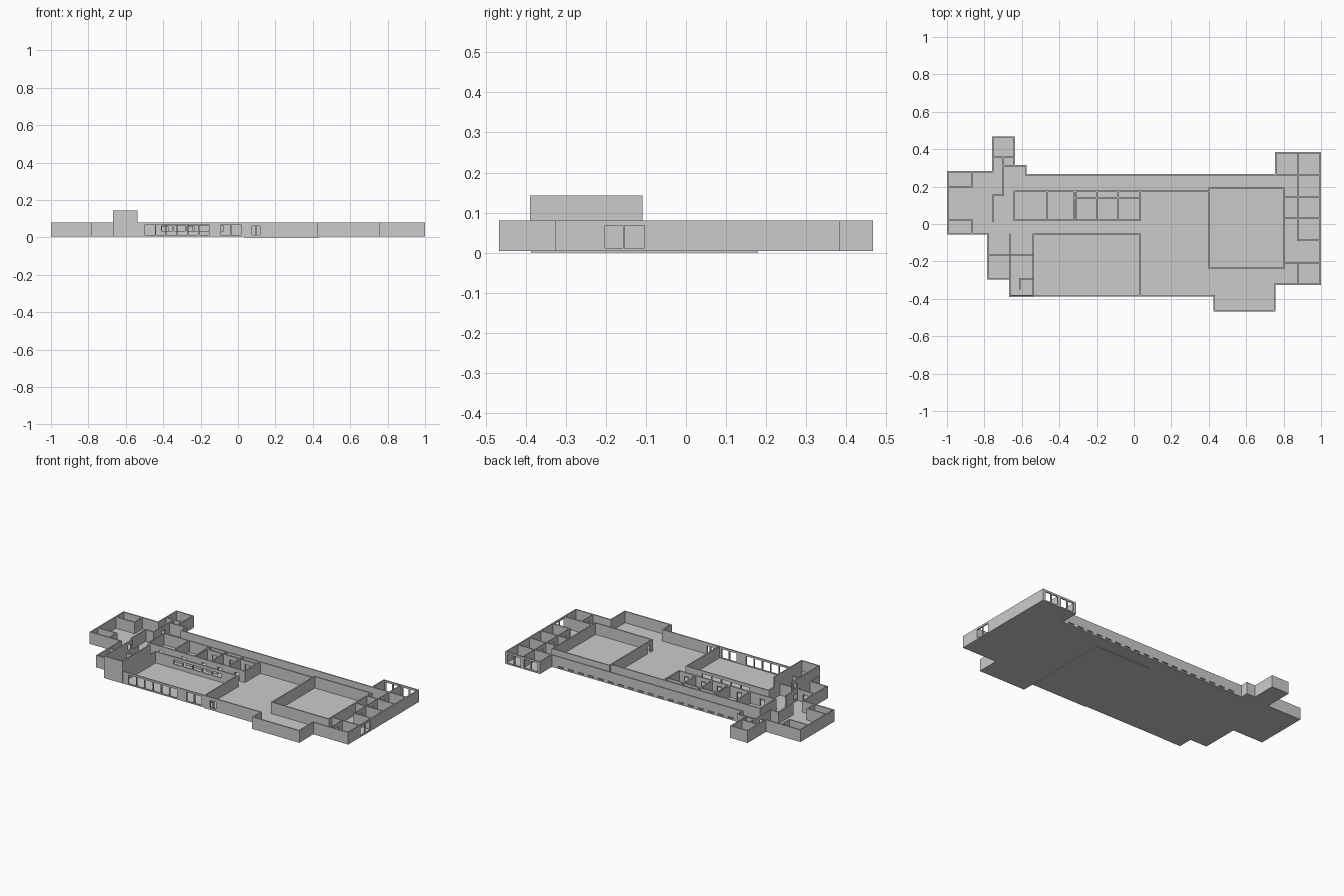
import bpy, bmesh
from mathutils import Matrix, Vector

if "Cube" in bpy.data.objects:
    bpy.data.objects.remove(bpy.data.objects["Cube"])

T = 0.008           # wall thickness
Z0, Z1 = 0.004, 0.08  # wall bottom and top
TALL = 0.143        # stair tower top


def finish(bm, name):
    me = bpy.data.meshes.new(name)
    bm.to_mesh(me)
    bm.free()
    ob = bpy.data.objects.new(name, me)
    bpy.context.collection.objects.link(ob)
    return ob


def box(bm, lo, hi):
    lo, hi = Vector(lo), Vector(hi)
    if min(hi - lo) < 1e-5:
        return
    m = Matrix.Translation((lo + hi) / 2) @ Matrix.Diagonal((*(hi - lo), 1))
    bmesh.ops.create_cube(bm, size=1, matrix=m)


def wall(bm, axis, at, a, b, holes=(), top=Z1, t=T):
    """Wall along axis at a fixed cross position; holes are (start, end, [(z0, z1), ...])."""
    def piece(s, e, z0, z1):
        if axis == 'x':
            box(bm, (s, at - t / 2, z0), (e, at + t / 2, z1))
        else:
            box(bm, (at - t / 2, s, z0), (at + t / 2, e, z1))
    s = a - t / 2
    for h0, h1, levels in sorted(holes, key=lambda h: h[0]):
        piece(s, h0, Z0, top)
        z = Z0
        for z0, z1 in levels:
            piece(h0, h1, z, z0)
            z = z1
        piece(h0, h1, z, top)
        s = h1
    piece(s, b + t / 2, Z0, top)


def row(start, pitch, width, n, z0, z1):
    return [(start + i * pitch, start + i * pitch + width, [(z0, z1)]) for i in range(n)]


def door(c, w=0.03):
    return (c - w / 2, c + w / 2, [(0.008, 0.055)])


# Building outline, clockwise from the left wing
outline = [(-.996, .28), (-.755, .28), (-.755, .463), (-.64, .463), (-.64, .311),
           (-.58, .311), (-.58, .262), (.757, .262), (.757, .38), (.996, .38),
           (.996, -.322), (.752, -.322), (.752, -.463), (.43, -.463), (.43, -.383),
           (-.665, -.383), (-.665, -.292), (-.783, -.292), (-.783, -.052), (-.996, -.052)]

# Floor slab following the outline
bm = bmesh.new()
f = bm.faces.new([bm.verts.new((x, y, Z0)) for x, y in reversed(outline)])
ext = bmesh.ops.extrude_face_region(bm, geom=[f])
bmesh.ops.translate(bm, vec=(0, 0, .004),
                    verts=[g for g in ext['geom'] if isinstance(g, bmesh.types.BMVert)])
bmesh.ops.recalc_face_normals(bm, faces=bm.faces)
finish(bm, "floor_slab")

# Lower slab under the central hall
bm = bmesh.new()
box(bm, (.034, -.387, 0), (.43, .18, Z0))
finish(bm, "central_foundation")

# Outer walls, with openings keyed by outline segment
front = row(-.497, .058, .052, 6, .012, .068) + row(-.09, .056, .05, 2, .012, .068) \
    + row(.076, .024, .018, 2, .012, .06)
openings = {
    6: row(-.52, .07, .04, 18, .012, .02),                                      # low vents
    8: row(.772, .05, .042, 2, .012, .068) + row(.89, .05, .042, 2, .012, .068),  # rear windows
    9: row(-.206, .053, .049, 2, .012, .068),                                   # side windows
    14: front,
}
bm = bmesh.new()
for i, (p, q) in enumerate(zip(outline, outline[1:] + outline[:1])):
    if p[1] == q[1]:
        wall(bm, 'x', p[1], min(p[0], q[0]), max(p[0], q[0]), openings.get(i, ()))
    else:
        wall(bm, 'y', p[0], min(p[1], q[1]), max(p[1], q[1]), openings.get(i, ()))
finish(bm, "outer_walls")

# Left wing partitions
bm = bmesh.new()
for at, a, b in [(.2, -.996, -.865), (.02, -.996, -.865), (.358, -.755, -.64),
                 (.311, -.70, -.64), (.155, -.755, -.70), (-.168, -.783, -.54)]:
    wall(bm, 'x', at, a, b, [door(-.72)] if at < -.1 else ())
for at, a, b in [(-.865, .2, .28), (-.865, -.052, .02), (-.70, .155, .358), (-.755, .015, .155)]:
    wall(bm, 'y', at, a, b, [door(.25)] if at == -.70 else ())
finish(bm, "left_wing_partitions")

# Stair tower with stacked openings
bm = bmesh.new()
wall(bm, 'y', -.663, -.383, -.112, [(-.16, -.13, [(.02, .055), (.09, .125)])], TALL)
wall(bm, 'y', -.663, -.112, -.055)
wall(bm, 'y', -.54, -.383, -.112, (), TALL)
wall(bm, 'x', -.385, -.663, -.54, (), TALL)
wall(bm, 'x', -.292, -.61, -.54)
wall(bm, 'y', -.61, -.345, -.292)
finish(bm, "stair_tower")

# Front hall enclosure with a strip of inner windows
bm = bmesh.new()
wall(bm, 'y', -.54, -.112, -.055)
wall(bm, 'x', -.055, -.54, .034, row(-.41, .068, .06, 5, .035, .062))
wall(bm, 'y', .034, -.383, -.055)
finish(bm, "front_hall_walls")

# Small rooms beside the corridor
bm = bmesh.new()
wall(bm, 'x', .174, -.64, .403)
wall(bm, 'x', .02, -.64, .034, [door(x) for x in (-.55, -.39, -.25, -.14, -.02)])
wall(bm, 'x', .14, -.32, .034, [door(x) for x in (-.26, -.14, -.03)])
for x in (-.64, -.464, -.32, -.2, -.083, .034):
    wall(bm, 'y', x, .02, .174)
wall(bm, 'y', -.31, .02, .174, (), Z1, .004)
finish(bm, "small_room_walls")

# Large right room
bm = bmesh.new()
wall(bm, 'x', .191, .403, .8)
wall(bm, 'x', -.236, .403, .8)
wall(bm, 'y', .403, -.236, .191, [door(-.2)])
wall(bm, 'y', .8, -.236, .191)
finish(bm, "large_room_walls")

# Offices along the right end
bm = bmesh.new()
wall(bm, 'x', .262, .757, .996)
for y, x in [(.147, .8), (.03, .8), (-.088, .876), (-.206, .8)]:
    wall(bm, 'x', y, x, .996)
wall(bm, 'y', .876, -.088, .38, [door(y) for y in (-.03, .09, .2)], Z1, .005)
wall(bm, 'y', .876, -.322, -.206, [door(-.26)], Z1, .005)
finish(bm, "office_walls")
